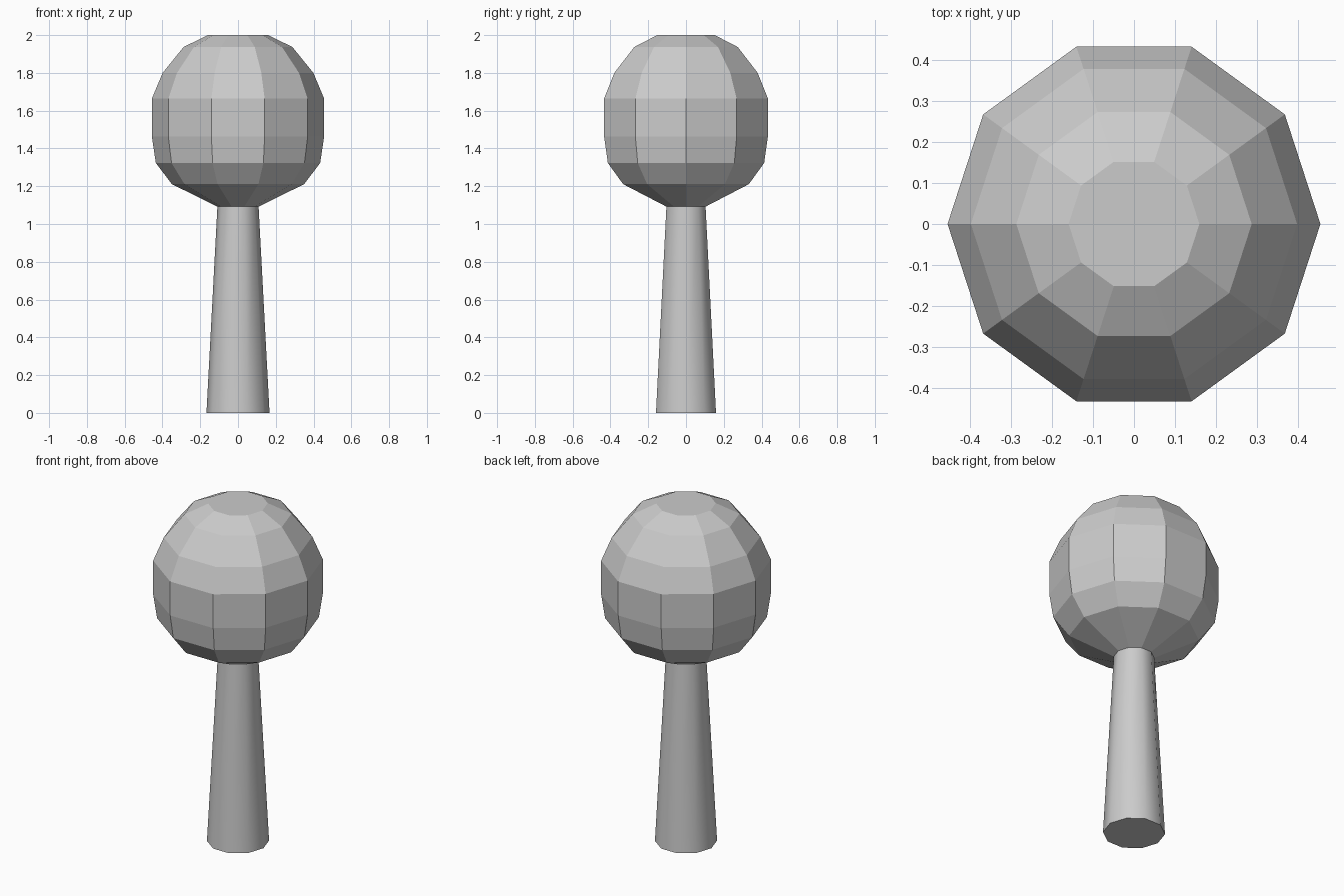
import bpy, bmesh
from math import cos, sin, tau, radians

if "Cube" in bpy.data.objects:
    bpy.data.objects.remove(bpy.data.objects["Cube"])

SIDES = 10


def lathe(name, profile, cap_bottom=False, cap_top=False):
    """Ten-sided turned shape from (radius, z) pairs, listed bottom to top."""
    bm = bmesh.new()
    rings = [[bm.verts.new((r * cos(tau * i / SIDES), r * sin(tau * i / SIDES), z))
              for i in range(SIDES)] for r, z in profile]
    for low, high in zip(rings, rings[1:]):
        for i in range(SIDES):
            j = (i + 1) % SIDES
            bm.faces.new((low[i], low[j], high[j], high[i]))
    if cap_bottom:
        bm.faces.new(rings[0][::-1])
    if cap_top:
        bm.faces.new(rings[-1])
    mesh = bpy.data.meshes.new(name)
    bm.to_mesh(mesh)
    bm.free()
    obj = bpy.data.objects.new(name, mesh)
    bpy.context.collection.objects.link(obj)
    return obj


# Tapered handle, smooth around its sides
handle = lathe("handle", [(0.167, 0), (0.109, 1.092)], cap_bottom=True)
bpy.context.view_layer.objects.active = handle
handle.select_set(True)
bpy.ops.object.shade_smooth_by_angle(angle=radians(40))

# Faceted round head with a flat top
lathe("head", [(0.109, 1.092), (0.35, 1.211), (0.435, 1.323), (0.456, 1.463),
               (0.456, 1.664), (0.399, 1.80), (0.288, 1.937), (0.16, 2.0)],
      cap_top=True)
